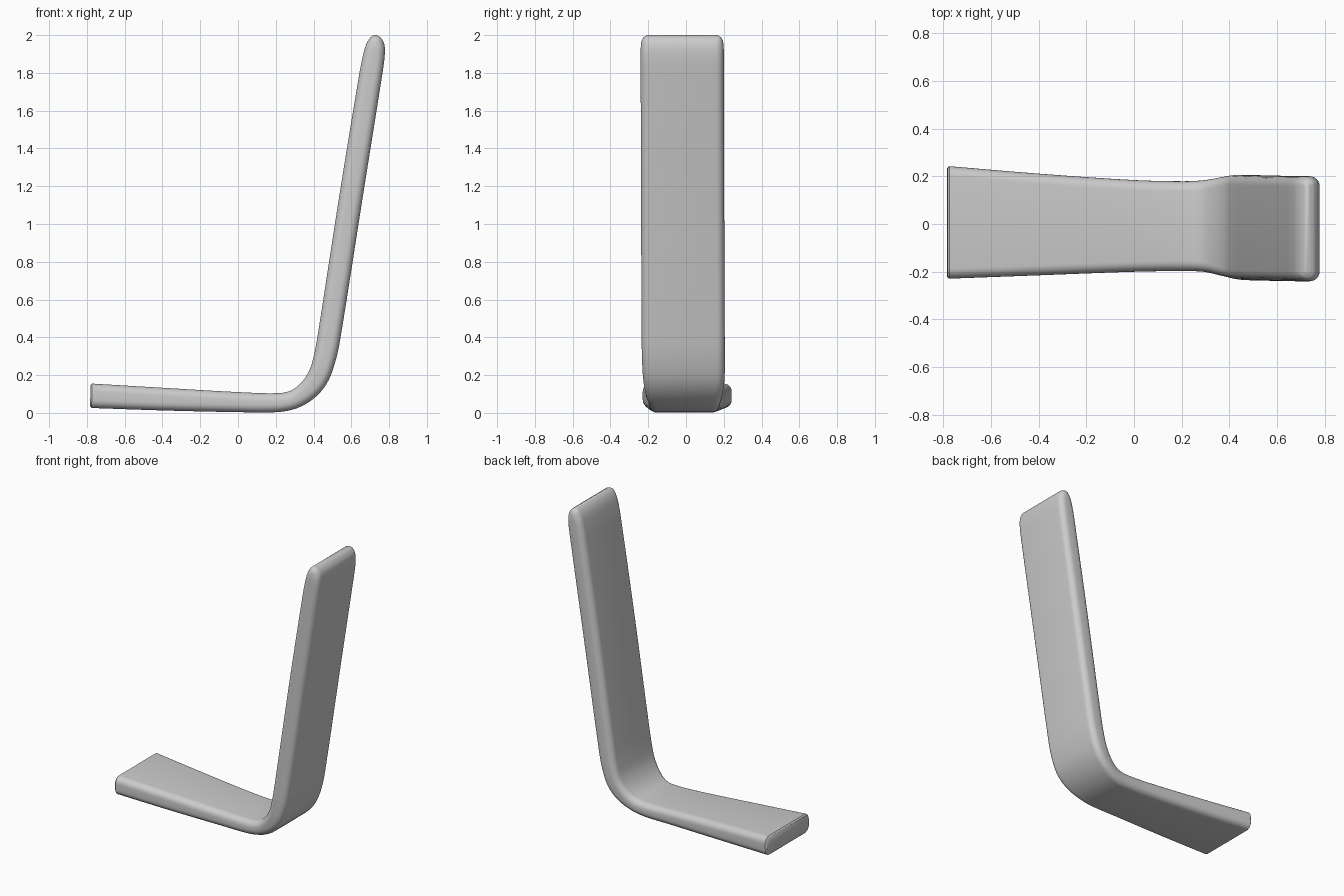
import bpy, bmesh, math
from mathutils import Vector

if "Cube" in bpy.data.objects:
    bpy.data.objects.remove(bpy.data.objects["Cube"])

# Stations along the bent bar: inner x, inner z, outer x, outer z, y min, y max
STATIONS = [
    (-0.781, 0.147, -0.783, 0.035, -0.222, 0.234),
    (-0.772, 0.155, -0.775, 0.026, -0.229, 0.242),
    (-0.40, 0.133, -0.40, 0.013, -0.215, 0.211),
    (0.00, 0.110, 0.00, 0.004, -0.200, 0.184),
    (0.20, 0.104, 0.21, 0.004, -0.197, 0.179),
    (0.275, 0.116, 0.31, 0.024, -0.200, 0.183),
    (0.335, 0.160, 0.40, 0.075, -0.215, 0.195),
    (0.380, 0.230, 0.47, 0.155, -0.227, 0.204),
    (0.405, 0.320, 0.515, 0.270, -0.233, 0.206),
    (0.425, 0.430, 0.543, 0.400, -0.235, 0.205),
    (0.538, 1.16, 0.660, 1.14, -0.238, 0.202),
    (0.643, 1.80, 0.765, 1.80, -0.240, 0.200),
    (0.660, 1.885, 0.777, 1.895, -0.240, 0.200),
    (0.678, 1.950, 0.774, 1.955, -0.238, 0.198),
    (0.699, 1.985, 0.755, 1.987, -0.227, 0.187),
    (0.717, 2.0, 0.734, 2.0, -0.205, 0.165),
]
CORNER = 0.042
ARC = 6


def smooth_stations(rows, steps):
    """Hermite spline through the rows, parameterised by distance."""
    pts = [Vector(r) for r in rows]
    mid = [Vector(((p[0] + p[2]) / 2, (p[1] + p[3]) / 2)) for p in pts]
    t = [0.0]
    for a, b in zip(mid, mid[1:]):
        t.append(t[-1] + (b - a).length)
    n = len(pts)
    # tangent spans both neighbours, so the long straights stay calm
    tan = []
    for i in range(n):
        a, b = max(i - 1, 0), min(i + 1, n - 1)
        tan.append((pts[b] - pts[a]) / (t[b] - t[a]))
    out = []
    for i in range(n - 1):
        h = t[i + 1] - t[i]
        for k in range(steps):
            s = k / steps
            out.append(pts[i] * (2*s**3 - 3*s**2 + 1) + tan[i] * h * (s**3 - 2*s**2 + s)
                       + pts[i + 1] * (3*s**2 - 2*s**3) + tan[i + 1] * h * (s**3 - s**2))
    out.append(pts[-1])
    return out


def section(bm, p):
    """Rounded rectangle between the inner and outer point."""
    inner, outer = Vector((p[0], 0, p[1])), Vector((p[2], 0, p[3]))
    centre, normal = (inner + outer) / 2, (inner - outer).normalized()
    half_t = (inner - outer).length / 2
    half_w, y0 = (p[5] - p[4]) / 2, (p[5] + p[4]) / 2
    r = min(CORNER, half_t * 0.9)
    ring = []
    for q, (sy, sn) in enumerate([(1, 1), (-1, 1), (-1, -1), (1, -1)]):
        for k in range(ARC + 1):
            a = math.pi / 2 * (q + k / ARC)
            y = y0 + sy * (half_w - r) + r * math.cos(a)
            d = sn * (half_t - r) + r * math.sin(a)
            ring.append(bm.verts.new(centre + normal * d + Vector((0, y, 0))))
    return ring


# Bent bar swept through all sections and capped at both ends
bm = bmesh.new()
# the flat end is a plain bevel; everything after it is splined
rows = [Vector(STATIONS[0])] + smooth_stations(STATIONS[1:], 4)
rings = [section(bm, p) for p in rows]
for a, b in zip(rings, rings[1:]):
    for i in range(len(a)):
        j = (i + 1) % len(a)
        bm.faces.new((a[i], a[j], b[j], b[i]))
bm.faces.new(rings[0])
bm.faces.new(rings[-1])
bmesh.ops.recalc_face_normals(bm, faces=bm.faces)
mesh = bpy.data.meshes.new("bent_bar")
bm.to_mesh(mesh)
bm.free()
bar = bpy.data.objects.new("bent_bar", mesh)
bpy.context.collection.objects.link(bar)
bpy.context.view_layer.objects.active = bar
bar.select_set(True)
bpy.ops.object.shade_smooth_by_angle(angle=math.radians(40))
